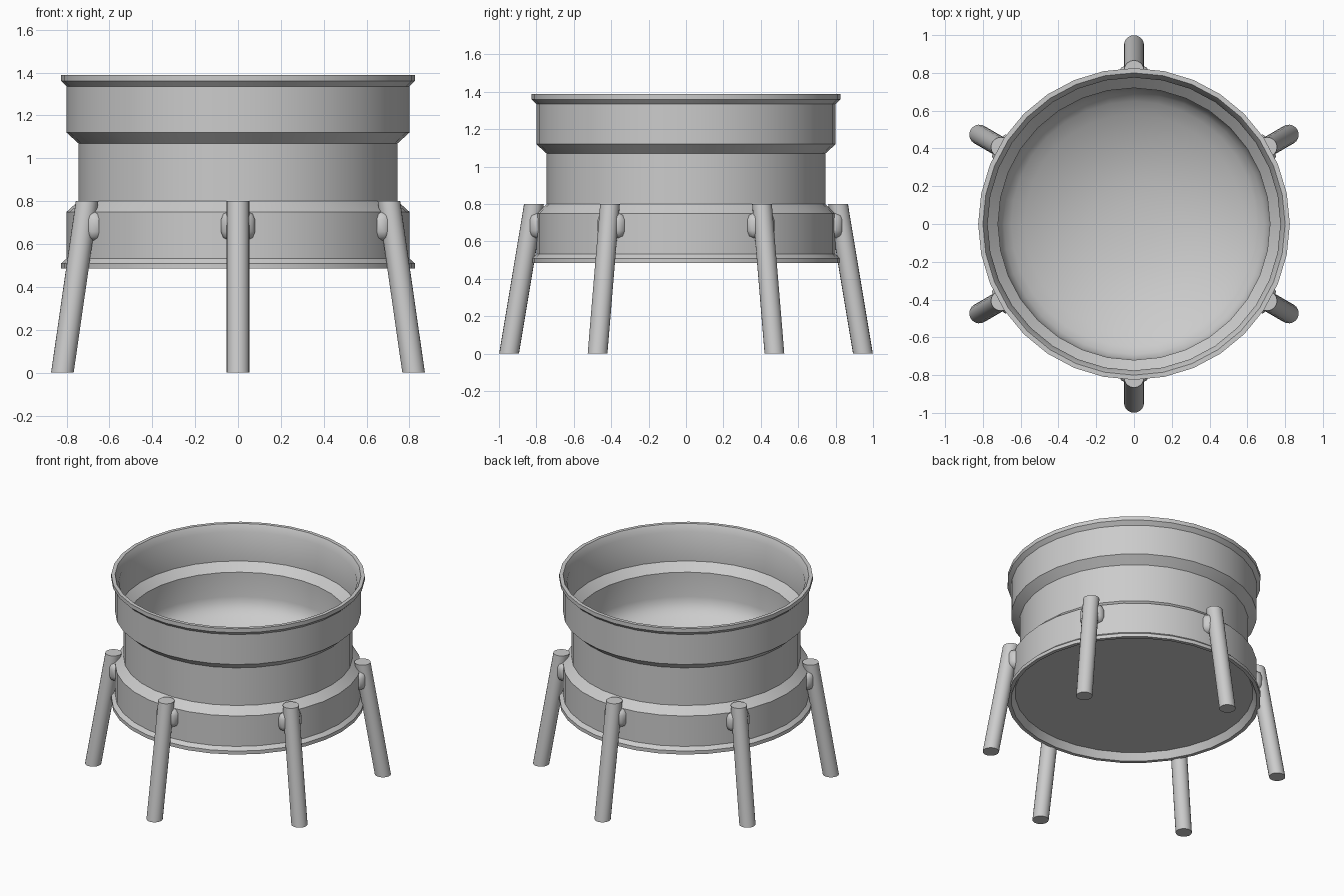
import bpy, math
from mathutils import Matrix

if "Cube" in bpy.data.objects:
    bpy.data.objects.remove(bpy.data.objects["Cube"])

SEGMENTS = 32


def make_object(name, verts, faces, angle=30):
    mesh = bpy.data.meshes.new(name)
    mesh.from_pydata(verts, [], faces)
    obj = bpy.data.objects.new(name, mesh)
    bpy.context.collection.objects.link(obj)
    smooth(obj, angle)
    return obj


def smooth(obj, angle=30):
    bpy.ops.object.select_all(action='DESELECT')
    obj.select_set(True)
    bpy.context.view_layer.objects.active = obj
    bpy.ops.object.shade_smooth_by_angle(angle=math.radians(angle))


def lathe(name, profile, n=SEGMENTS):
    """Revolve (radius, z) points; both ends of the profile lie on the axis."""
    rings = profile[1:-1]
    verts = [(r * math.cos(2 * math.pi * i / n), r * math.sin(2 * math.pi * i / n), z)
             for r, z in rings for i in range(n)]
    start, end = len(verts), len(verts) + 1
    verts += [(0, 0, profile[0][1]), (0, 0, profile[-1][1])]
    faces = []
    for k in range(len(rings) - 1):
        for i in range(n):
            j = (i + 1) % n
            faces.append((k * n + i, k * n + j, (k + 1) * n + j, (k + 1) * n + i))
    last = (len(rings) - 1) * n
    for i in range(n):
        j = (i + 1) % n
        faces.append((start, j, i))
        faces.append((end, last + i, last + j))
    return make_object(name, verts, faces)


# Drum: recessed flat base, lower flange, waist, upper flange, inner ledge
profile = [(0, 0.535), (0.775, 0.535), (0.80, 0.485), (0.825, 0.485), (0.825, 0.51),
           (0.80, 0.532), (0.80, 0.75), (0.745, 0.80), (0.745, 1.07), (0.80, 1.12),
           (0.80, 1.335), (0.825, 1.36), (0.825, 1.388), (0.80, 1.388),
           (0.775, 1.34), (0.775, 1.13), (0.72, 1.075)]
# Inner wall curving into a shallow dished floor
profile += [(0.72, 0.90), (0.712, 0.86), (0.69, 0.82), (0.65, 0.785), (0.58, 0.745),
            (0.48, 0.70), (0.36, 0.66), (0.24, 0.635), (0.12, 0.622), (0, 0.618)]
lathe("drum", profile)


def make_leg(index, angle):
    # Splayed leg, cut level at both ends
    n, radius = 20, 0.053
    turn = Matrix.Rotation(angle, 4, 'Z')
    verts = []
    for r, z in ((0.946, 0), (0.813, 0.80)):
        for i in range(n):
            t = 2 * math.pi * i / n
            verts.append((r + radius * math.cos(t), radius * math.sin(t), z))
    faces = [(i, (i + 1) % n, n + (i + 1) % n, n + i) for i in range(n)]
    faces += [tuple(reversed(range(n))), tuple(range(n, 2 * n))]
    leg = make_object(f"leg_{index}", verts, faces)
    leg.matrix_world = turn

    # Chamfered weld block joining the leg to the drum
    bpy.ops.mesh.primitive_cube_add(size=1)
    weld = bpy.context.object
    weld.name = f"leg_weld_{index}"
    weld.data.transform(Matrix.Diagonal((0.10, 0.16, 0.135, 1)))
    weld.matrix_world = turn @ Matrix.Translation((0.79, 0, 0.685))
    bevel = weld.modifiers.new("rounding", 'BEVEL')
    bevel.width, bevel.segments = 0.04, 2
    smooth(weld, 40)


for i in range(6):
    make_leg(i + 1, math.radians(30 + 60 * i))
